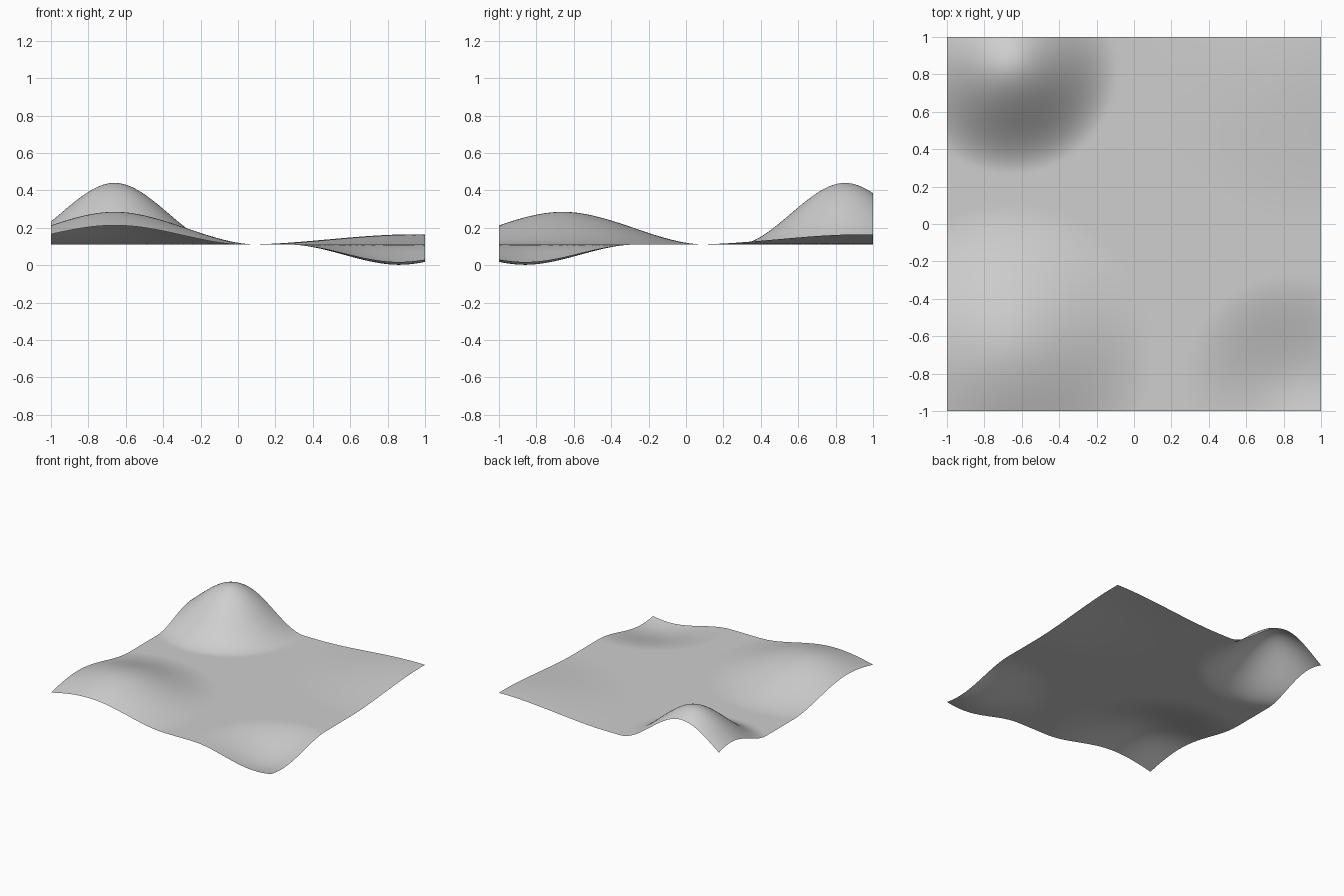
import bpy
import math

if "Cube" in bpy.data.objects:
    bpy.data.objects.remove(bpy.data.objects["Cube"])

BASE = 0.11
# Each hill or hollow: centre x, centre y, reach, height
BUMPS = [
    (-0.66, 0.85, 0.58, 0.33),    # tall hill
    (-0.66, -0.66, 0.77, 0.175),  # broad low hill
    (0.86, -0.86, 0.59, -0.108),  # hollow
    (0.94, 0.94, 0.92, 0.055),    # slight rise
]


def height(x, y):
    z = BASE
    for cx, cy, reach, h in BUMPS:
        d = 1 - math.hypot(x - cx, y - cy) / reach
        if d > 0:
            z += h * d * d * (3 - 2 * d)
    return max(z, 0.0)


# Terrain sheet: a fine grid lifted by smooth falloffs
bpy.ops.mesh.primitive_grid_add(x_subdivisions=120, y_subdivisions=120, size=2)
terrain = bpy.context.object
terrain.name = "terrain_sheet"
for v in terrain.data.vertices:
    v.co.z = height(v.co.x, v.co.y)
bpy.ops.object.shade_smooth()

# Plain grey
grey = bpy.data.materials.new("light_grey")
grey.diffuse_color = (0.62, 0.62, 0.62, 1)
grey.use_nodes = True
grey.node_tree.nodes["Principled BSDF"].inputs["Base Color"].default_value = grey.diffuse_color
terrain.data.materials.append(grey)
